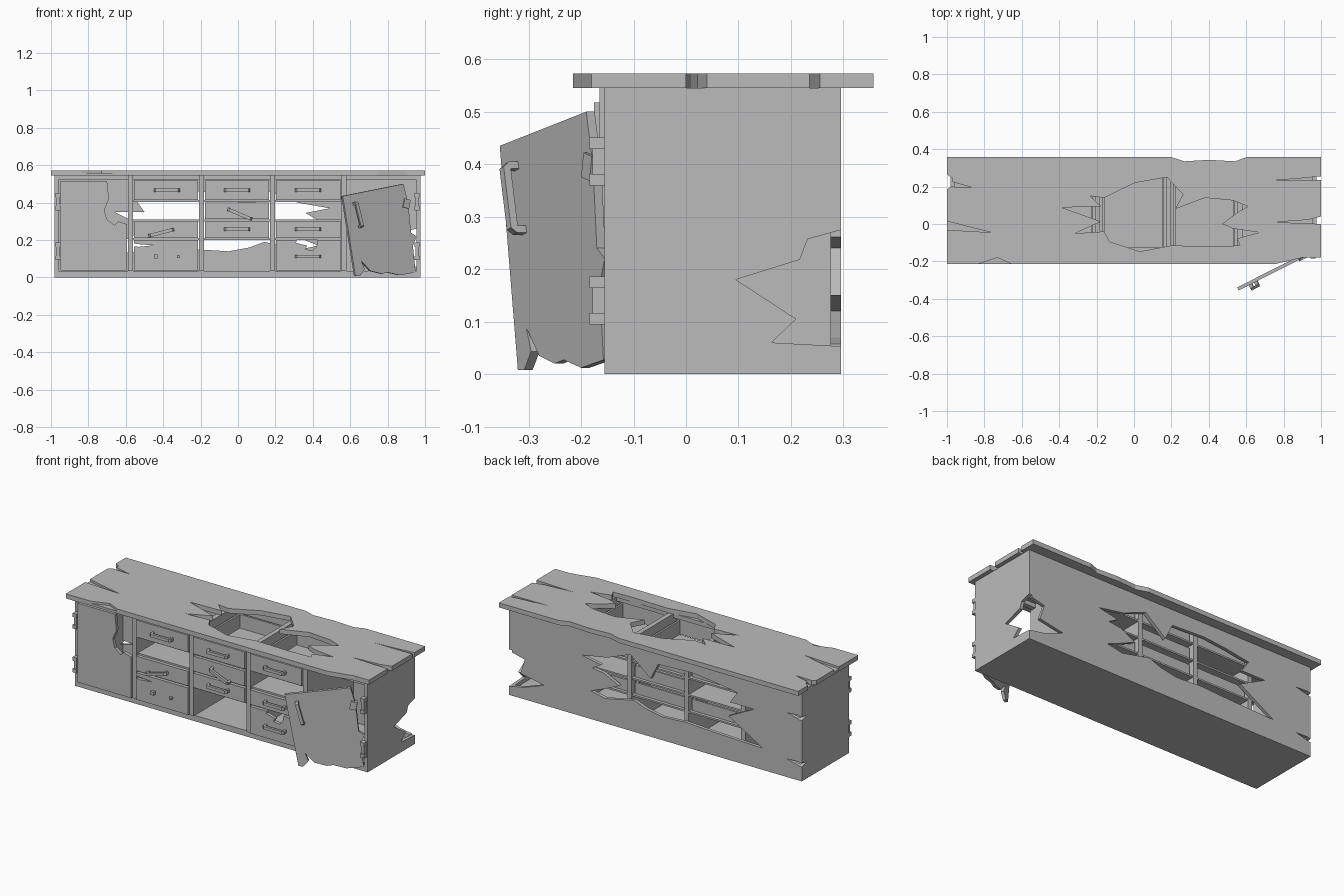
import bpy, bmesh, math
from mathutils import Vector

if "Cube" in bpy.data.objects:
    bpy.data.objects.remove(bpy.data.objects["Cube"], do_unlink=True)

GREY = bpy.data.materials.new("plain_grey")
GREY.use_nodes = True
GREY.diffuse_color = (0.5, 0.5, 0.5, 1)
GREY.node_tree.nodes["Principled BSDF"].inputs["Base Color"].default_value = (0.5, 0.5, 0.5, 1)


def prism(name, outline, axis, low, high):
    """Extrude a 2D outline along one axis from low to high."""
    place = {"x": lambda p, d: (d, p[0], p[1]),
             "y": lambda p, d: (p[0], d, p[1]),
             "z": lambda p, d: (p[0], p[1], d)}[axis]
    bm = bmesh.new()
    face = bm.faces.new([bm.verts.new(place(p, low)) for p in outline])
    new = bmesh.ops.extrude_face_region(bm, geom=[face])["geom"]
    shift = Vector(place((0, 0), high - low))
    bmesh.ops.translate(bm, vec=shift, verts=[v for v in new if isinstance(v, bmesh.types.BMVert)])
    bmesh.ops.recalc_face_normals(bm, faces=bm.faces)
    mesh = bpy.data.meshes.new(name)
    bm.to_mesh(mesh)
    bm.free()
    mesh.materials.append(GREY)
    obj = bpy.data.objects.new(name, mesh)
    bpy.context.collection.objects.link(obj)
    return obj


def box(name, x0, x1, y0, y1, z0, z1):
    return prism(name, [(x0, y0), (x1, y0), (x1, y1), (x0, y1)], "z", z0, z1)


def cut(obj, outline, axis, low, high):
    """Break an outline-shaped piece out of a part."""
    cutter = prism("cutter", outline, axis, low, high)
    cutter.hide_render = True
    mod = obj.modifiers.new("break", "BOOLEAN")
    mod.operation, mod.solver, mod.object = "DIFFERENCE", "EXACT", cutter
    bpy.context.view_layer.objects.active = obj
    bpy.ops.object.modifier_apply(modifier=mod.name)
    bpy.data.objects.remove(cutter, do_unlink=True)


def handle(name, loc, angle=0, turn=0, half=0.07):
    """Bent pull bar standing on two feet."""
    e, i = half - 0.01, half - 0.014
    outline = [(-half, 0), (-half, -.02), (-e, -.032), (e, -.032), (half, -.02),
               (half, 0), (i, 0), (i, -.017), (-i, -.017), (-i, 0)]
    obj = prism(name, outline, "z", -0.009, 0.009)
    obj.location, obj.rotation_euler = loc, (0, angle, turn)
    return obj


LEFT, RIGHT, FRONT, BACK, TOP = -0.98, 0.975, -0.155, 0.295, 0.545
FACE = -0.175

# Worktop with split ends and a large broken hole
worktop = prism("worktop", [
    (-1, -.215), (.75, -.215), (.9, -.18), (1, -.18), (1, 0), (.75, .01), (.93, .022), (1, .04),
    (1, .235), (.75, .233), (.9, .245), (1, .255), (1, .357), (.6, .357), (.54, .335),
    (.4, .343), (.27, .335), (.2, .357), (-1, .357), (-1, .265), (-.97, .245),
    (-.97, .225), (-.866, .195), (-.98, .2), (-1, .185)], "z", TOP, 0.573)
cut(worktop, [
    (.176, .25), (.005, .22), (-.16, .14), (-.235, .15), (-.176, .094), (-.385, .088),
    (-.176, .013), (-.315, -.05), (-.16, -.04), (-.13, -.094), (.03, -.147), (.2, -.115),
    (.43, -.12), (.567, -.115), (.55, -.078), (.67, -.045), (.53, -.025), (.47, 0),
    (.56, .067), (.61, .094), (.53, .126), (.38, .14), (.22, .08), (.262, .158)], "z", 0.5, 0.6)
cut(worktop, [(-1.02, .02), (-.765, -.045), (-1.02, -.03)], "z", 0.56, 0.6)
cut(worktop, [(-.88, -.23), (-.73, -.18), (-.62, -.23)], "z", 0.56, 0.6)

# Carcass walls and floor
floor = box("floor", LEFT, RIGHT, FRONT, BACK, 0, 0.035)
left_side = box("left_side", RIGHT - 0.02, RIGHT, FRONT, BACK, 0.035, TOP)
right_side = box("right_side", LEFT, LEFT + 0.02, FRONT, BACK, 0.035, TOP)
back = box("back_panel", LEFT + 0.02, RIGHT - 0.02, BACK - 0.02, BACK, 0.035, TOP)
box("front_top_rail", LEFT + 0.02, RIGHT - 0.02, FRONT, FRONT + 0.03, 0.52, TOP)

# Broken hole through the back
cut(back, [
    (.49, .37), (.32, .40), (.165, .46), (.03, .35), (-.02, .45), (-.24, .46), (-.39, .445),
    (-.55, .42), (-.5, .35), (-.66, .35), (-.49, .264), (-.6, .2), (-.72, .13), (-.4, .14),
    (-.21, .15), (-.05, .14), (.06, .16), (.14, .19), (.33, .15), (.43, .17), (.33, .21), (.24, .25),
    (.34, .3), (.42, .31), (.36, .345)], "y", BACK - 0.1, BACK + 0.1)

# Missing lower rear corner, and small splits at the opposite corner
cut(left_side, [(.095, .18), (.217, .218), (.232, .257), (.35, .29), (.35, .05),
                (.163, .06), (.21, .105)], "x", RIGHT - 0.1, RIGHT + 0.1)
cut(back, [(1, .275), (.95, .26), (.87, .24), (.9, .15), (.74, .12), (.88, .07), (1, .05)],
    "y", BACK - 0.1, BACK + 0.1)
for z in (0.1, 0.38):
    cut(back, [(-1, z - .02), (-.88, z + .01), (-1, z + .015)], "y", BACK - 0.1, BACK + 0.1)
    cut(right_side, [(.32, z - .02), (.25, z), (.32, z + .015)], "x", LEFT - 0.1, LEFT + 0.1)

# Upright dividers
uprights = (-0.575, -0.195, 0.185, 0.565)
for x in uprights:
    box("divider", x - 0.014, x + 0.014, FRONT - 0.01, BACK - 0.02, 0.035, TOP)

# Shelves and drawers: rows run from top to bottom
rows = [(0.415, 0.518), (0.312, 0.402), (0.212, 0.300), (0.037, 0.200)]
filled = [(0, 2, 3), (0, 1, 2), (0, 2, 3)]
fronts = {}
for col in range(3):
    x0, x1 = uprights[col] + 0.014, uprights[col + 1] - 0.014
    for row, (z0, z1) in enumerate(rows):
        if row < 3:
            box("shelf", x0, x1, FRONT, BACK - 0.022, z0 - 0.012, z0 - 0.002)
        if row not in filled[col]:
            continue
        fronts[col, row] = box("drawer_front", x0 + .004, x1 - .004, FACE, FRONT, z0, z1)
        if row < 3:
            high = z1 - 0.02
            box("drawer_back", x0 + .01, x1 - .01, 0.245, 0.257, z0, high)
            for x in (x0 + .01, x1 - .022):
                box("drawer_side", x, x + .012, FRONT, 0.245, z0, high)

# Splits in the drawer fronts
cut(fronts[2, 3], [(.32, .22), (.43, .22), (.42, .165), (.40, .145), (.36, .15),
                   (.37, .17), (.31, .185)], "y", -0.3, 0)
cut(fronts[0, 3], [(-.6, .187), (-.53, .178), (-.45, .172), (-.53, .164), (-.6, .17)], "y", -0.3, 0)

# Drawer handles, two of them hanging loose
for x, z, angle in [(-.38, .467, 0), (-.005, .467, 0), (.375, .467, 0), (.01, .338, .4),
                    (-.41, .24, -.25), (-.005, .257, 0), (.375, .257, 0), (.375, .112, 0)]:
    handle("drawer_handle", (x, FACE, z), angle)
for x, size in ((-.44, .010), (-.32, .007)):
    box("handle_stub", x - size, x + size, FACE - .018, FACE, .112 - size, .112 + size)

# Fixed door with a broken upper corner
prism("fixed_door", [
    (-.95, .037), (-.593, .037), (-.593, .285), (-.64, .30), (-.66, .28), (-.70, .31),
    (-.715, .36), (-.69, .42), (-.70, .515), (-.95, .515)], "y", FACE, FRONT)

# Hanging door, swung open and splintered along the bottom
slope, hinge_x, hinge_y = 0.507, 0.56, -0.355
turn = math.atan(slope)
shape = [(.56, .435), (.885, .50), (.91, .40), (.925, .24), (.955, .22), (.935, .17), (.95, .027),
         (.866, .012), (.80, .027), (.767, .02), (.708, .035), (.66, .088), (.678, .043),
         (.652, .008), (.628, .008)]
door = prism("hanging_door", [((x - hinge_x) / math.cos(turn), z) for x, z in shape], "y", 0, 0.018)
door.location, door.rotation_euler = (hinge_x, hinge_y, 0), (0, 0, turn)
handle("door_handle", (.637, hinge_y + slope * .077, .335), 1.31, turn)

# Hinges: a leaf with two knuckles
for side, x in ((-1, -.963), (1, .957)):
    for z in (0.14, 0.405):
        box("hinge_leaf", x - .009, x + .009, FACE - .003, FRONT, z - .045, z + .045)
        for dz in (-.035, .035):
            box("hinge_knuckle", x - .014, x + .014, FACE - .009, FRONT, z + dz - .011, z + dz + .011)
clasp = box("loose_hinge_leaf", -.018, .018, -.008, .024, -.024, .024)
clasp.location, clasp.rotation_euler = (.90, hinge_y + slope * .34, .395), (0, .2, turn)
